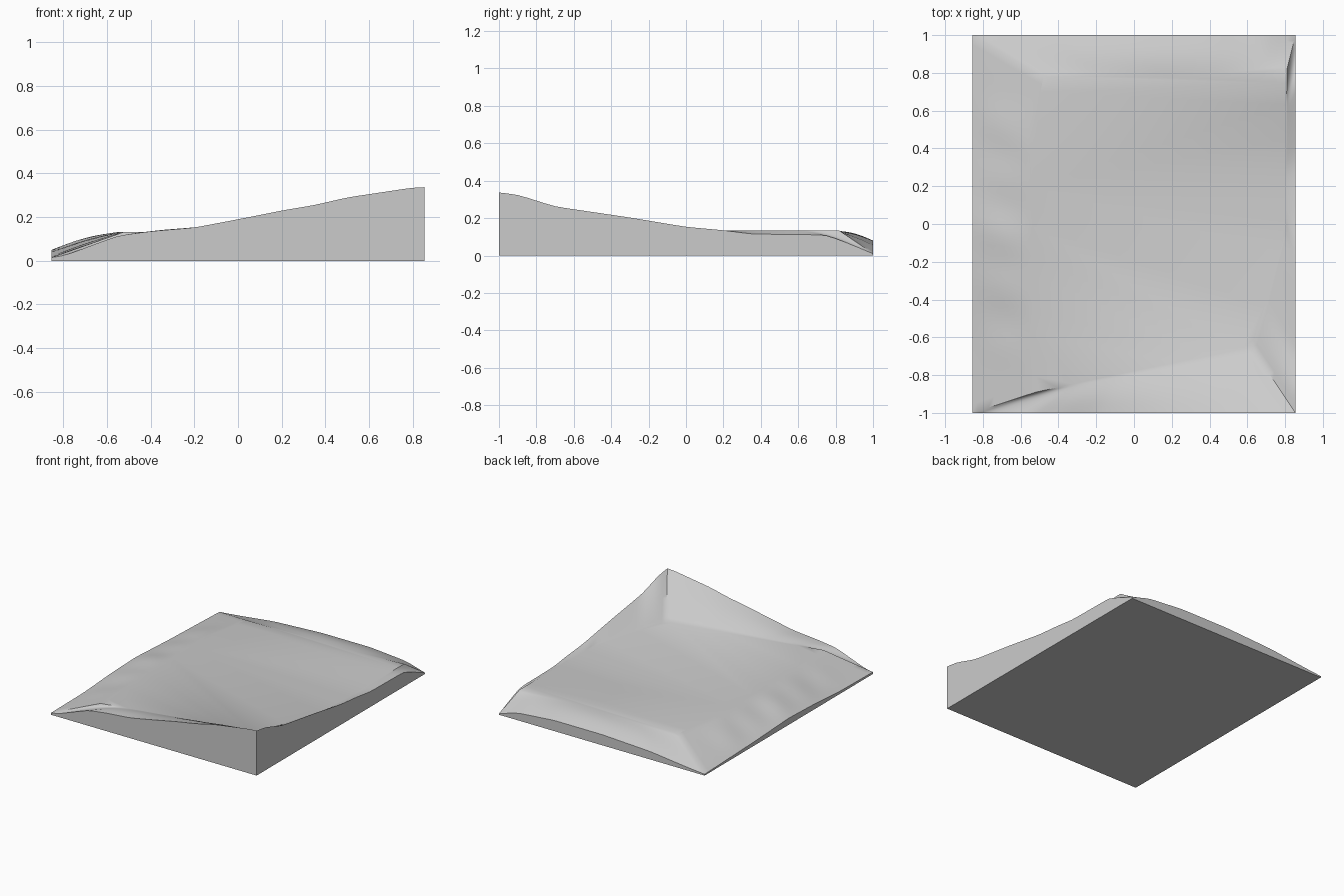
import bpy, bmesh, math
from mathutils import Vector

if "Cube" in bpy.data.objects:
    bpy.data.objects.remove(bpy.data.objects["Cube"], do_unlink=True)

W, L = 0.855, 1.0      # half width and half length
PLATEAU = 0.133        # height of the level field
STEPS, RINGS = 40, 12  # samples per side, rings between field and walls


def sample(points, t):
    """Smooth value along a list of (parameter, value) pairs."""
    for (a, u), (b, v) in zip(points, points[1:]):
        if t <= b:
            return u + (v - u) * (t - a) / (b - a)
    return points[-1][1]


def soft(points, t, r=0.03):
    lo, hi = points[0][0], points[-1][0]
    r = min(r, t - lo, hi - t)
    return sum(sample(points, t + k * r) for k in (-1, -.5, 0, .5, 1)) / 5


def along(path, t):
    """Point at fraction t of a polyline."""
    pts = [Vector(p) for p in path]
    lens = [(b - a).length for a, b in zip(pts, pts[1:])]
    d = t * sum(lens)
    for a, b, n in zip(pts, pts[1:], lens):
        if d <= n:
            return a.lerp(b, d / n)
        d -= n
    return pts[-1]


# Each side: outer start and end, field edge path, wall top heights along x or y
front_wall = [(-W, .015), (-.8, .022), (-.55, .115), (-.4, .135), (-.2, .152), (0, .19),
              (.2, .23), (.35, .255), (.5, .29), (.6, .305), (.8, .335), (W, .337)]
right_wall = [(-L, .337), (-.9, .325), (-.7, .262), (-.3, .203), (0, .153), (.2, .135),
              (.35, .115), (.75, .11), (.85, .072), (L, .01)]
back_wall = [(-W, .01), (-.7, .025), (-.4, .06), (0, .08), (.4, .08), (.7, .055), (W, .01)]
left_wall = [(-L, .015), (-.6, .02), (-.3, .04), (0, .05), (.4, .03), (L, .01)]
sides = [
    ("front", (-W, -L), (W, -L), [(-.52, -.89), (.62, -.65)], front_wall),
    ("right", (W, -L), (W, L), [(.62, -.65), (.7, -.4), (.8, -.05), (.81, .82)], right_wall),
    ("back", (W, L), (-W, L), [(.81, .82), (.45, .78), (-.48, .78)], back_wall),
    ("left", (-W, L), (-W, -L), [(-.48, .78), (-.55, .4), (-.52, -.89)], left_wall),
]


def column(side, t):
    """Points from the field edge out to the wall top."""
    name, start, end, path, wall = side
    outer = Vector(start).lerp(Vector(end), t)
    inner = along(path, t)
    top = soft(wall, outer.x if name in ("front", "back") else outer.y)
    fade = math.sin(math.pi * t)
    pts = []
    for k in range(RINGS + 1):
        s = k / RINGS
        p = inner.lerp(outer, s)
        z = PLATEAU + (top - PLATEAU) * s
        hump = math.sin(math.pi * s) * fade
        if name == "front":
            z += .012 * hump
        elif name == "back":
            z += .014 * hump
        elif name == "left":
            # wrinkled outer bank
            z += hump * (.008 + .007 * math.sin(15 * p.y + 5 * p.x) * math.cos(6 * p.y))
        pts.append((p.x, p.y, z))
    return pts


# Terrain block: level field, banked rim, straight walls and base
bm = bmesh.new()
cols = []
for side in sides:
    for i in range(STEPS):
        pts = column(side, i / STEPS)
        pts.append((pts[-1][0], pts[-1][1], 0))
        cols.append([bm.verts.new(p) for p in pts])
for a, b in zip(cols, cols[1:] + cols[:1]):
    for k in range(RINGS + 1):
        bm.faces.new((a[k], a[k + 1], b[k + 1], b[k]))
bm.faces.new([c[0] for c in cols])
bm.faces.new([c[-1] for c in reversed(cols)])
bmesh.ops.recalc_face_normals(bm, faces=bm.faces)

mesh = bpy.data.meshes.new("terrain_block")
bm.to_mesh(mesh)
bm.free()
terrain = bpy.data.objects.new("terrain_block", mesh)
bpy.context.collection.objects.link(terrain)

# Plain grey surface
grey = bpy.data.materials.new("light_grey")
grey.use_nodes = True
colour = (.6, .6, .6, 1)
grey.diffuse_color = colour
grey.node_tree.nodes["Principled BSDF"].inputs["Base Color"].default_value = colour
mesh.materials.append(grey)

bpy.ops.object.select_all(action="DESELECT")
terrain.select_set(True)
bpy.context.view_layer.objects.active = terrain
bpy.ops.object.shade_smooth_by_angle(angle=math.radians(35))
